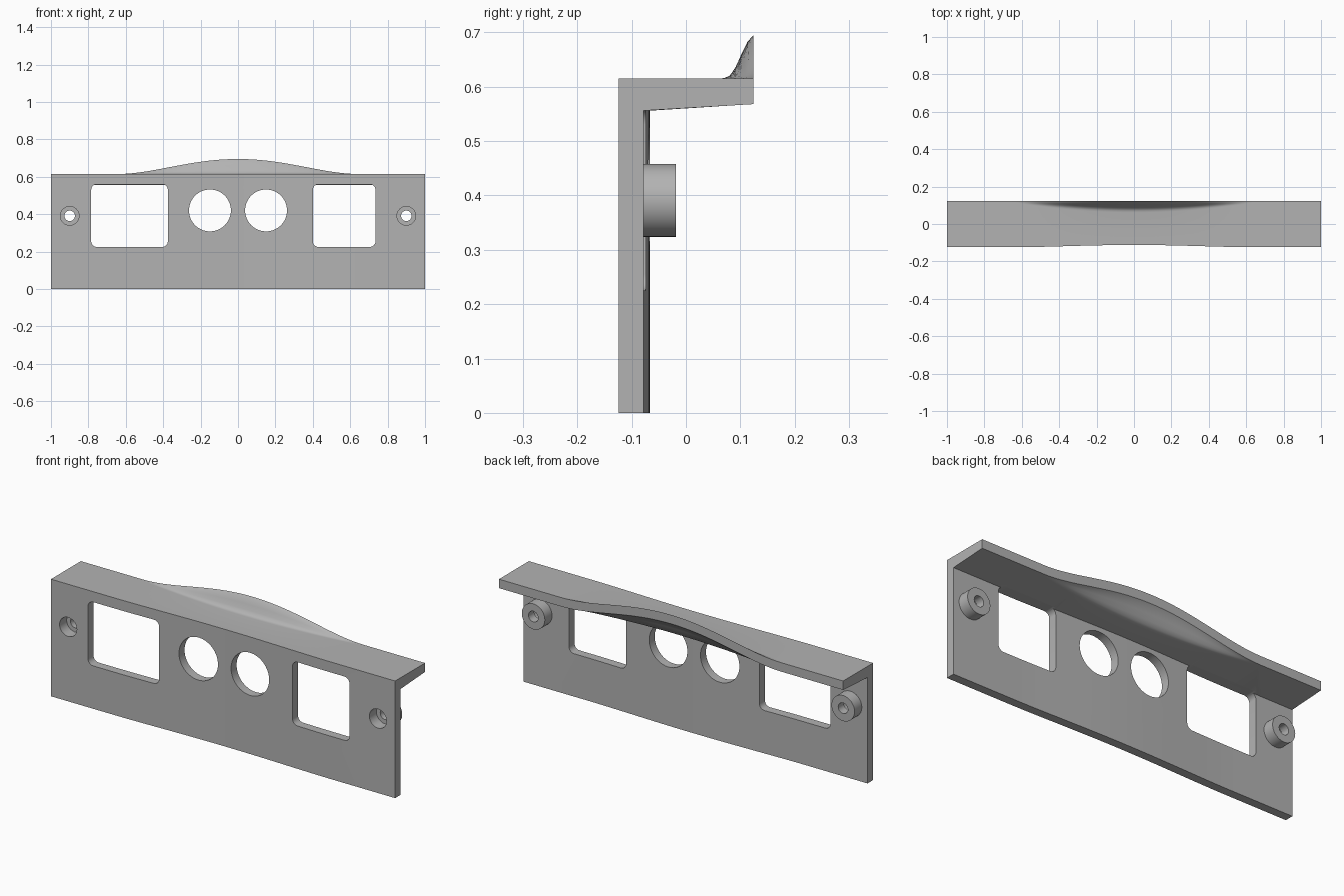
import bpy, bmesh, math

if "Cube" in bpy.data.objects:
    bpy.data.objects.remove(bpy.data.objects["Cube"], do_unlink=True)

grey = bpy.data.materials.new("plain grey")
grey.use_nodes = True
grey.diffuse_color = (0.45, 0.45, 0.45, 1)
grey.node_tree.nodes["Principled BSDF"].inputs["Base Color"].default_value = (0.45, 0.45, 0.45, 1)

FRONT, INNER, BACK, TOP = -0.124, -0.078, 0.124, 0.615
RAMP = [(0, 0), (0.15, 0.015), (0.3, 0.07), (0.47, 0.26), (0.65, 0.57), (0.82, 0.84), (1, 1)]


def make_object(name, bm):
    bmesh.ops.recalc_face_normals(bm, faces=bm.faces)
    mesh = bpy.data.meshes.new(name)
    bm.to_mesh(mesh)
    bm.free()
    mesh.materials.append(grey)
    obj = bpy.data.objects.new(name, mesh)
    bpy.context.collection.objects.link(obj)
    return obj


def loft(name, rings):
    """Skin a list of matching closed rings and cap both ends."""
    bm = bmesh.new()
    rows = [[bm.verts.new(p) for p in ring] for ring in rings]
    n = len(rows[0])
    for a, b in zip(rows, rows[1:]):
        for i in range(n):
            j = (i + 1) % n
            bm.faces.new((a[i], a[j], b[j], b[i]))
    bm.faces.new(rows[0])
    bm.faces.new(rows[-1])
    return make_object(name, bm)


def prism(name, outline, y0, y1):
    return loft(name, [[(x, y, z) for x, z in outline] for y in (y0, y1)])


def circle(cx, cz, r, n=48):
    return [(cx + r * math.cos(math.tau * i / n), cz + r * math.sin(math.tau * i / n)) for i in range(n)]


def rounded_rect(x0, x1, z0, z1, r=0.03, n=6):
    pts = []
    corners = [(x1 - r, z1 - r), (x0 + r, z1 - r), (x0 + r, z0 + r), (x1 - r, z0 + r)]
    for q, (cx, cz) in enumerate(corners):
        for i in range(n + 1):
            a = math.pi / 2 * (q + i / n)
            pts.append((cx + r * math.cos(a), cz + r * math.sin(a)))
    return pts


def cut(obj, cutters):
    bpy.context.view_layer.objects.active = obj
    for cutter in cutters:
        cutter.hide_render = True
        mod = obj.modifiers.new("cut", "BOOLEAN")
        mod.operation, mod.solver, mod.object = "DIFFERENCE", "EXACT", cutter
        bpy.ops.object.modifier_apply(modifier=mod.name)


def section(x):
    """L-shaped section: panel, shelf and the raised rear lip."""
    s = max(0.0, 1 - (x / 0.64) ** 2)
    shift, rise = 0.012 * s * s, 0.08 * s * s
    start = BACK - 0.012 - 0.05 * s
    top = [(start + (BACK - start) * t, TOP + rise * f) for t, f in RAMP]
    low = start - 0.018 * s
    under = [(low + (BACK - low) * t, 0.0) for t, f in RAMP]
    corner = INNER + shift
    under = [(y, 0.556 + 0.012 * (y - corner) / (BACK - corner) + rise * f)
             for (y, _), (t, f) in zip(under, RAMP)]
    pts = [(FRONT + shift, 0), (FRONT + shift, TOP)] + top + under[::-1]
    pts += [(corner, 0.556), (corner, 0)]
    return [(x, y, z) for y, z in pts]


# Panel with overhanging shelf
stations = [-1, -0.82] + [0.64 * i / 24 for i in range(-24, 25)] + [0.82, 1]
panel = loft("panel_and_shelf", [section(x) for x in stations])

# Openings through the panel
cutters = [prism("window_cutter", rounded_rect(a, b, 0.225, 0.56), -0.2, -0.06)
           for a, b in ((-0.785, -0.375), (0.4, 0.735))]
cutters += [prism("round_cutter", circle(s * 0.15, 0.42, 0.112, 64), -0.2, -0.05) for s in (-1, 1)]
objects = [panel]

# Rear screw bosses with recessed holes
for side, s in (("right", -1), ("left", 1)):
    boss = prism(side + "_boss", circle(s * 0.9, 0.391, 0.067), INNER - 0.01, -0.018)
    recess = prism("recess_cutter", circle(s * 0.9, 0.391, 0.05), -0.2, -0.065)
    hole = prism("hole_cutter", circle(s * 0.9, 0.391, 0.028, 32), -0.2, 0.05)
    cut(boss, [recess, hole])
    cutters += [recess, hole]
    objects.append(boss)

cut(panel, cutters)
for cutter in cutters:
    bpy.data.objects.remove(cutter, do_unlink=True)

# Smooth curved surfaces, sharp edges
bpy.ops.object.select_all(action="DESELECT")
for obj in objects:
    obj.select_set(True)
bpy.context.view_layer.objects.active = panel
bpy.ops.object.shade_smooth_by_angle(angle=math.radians(30))
